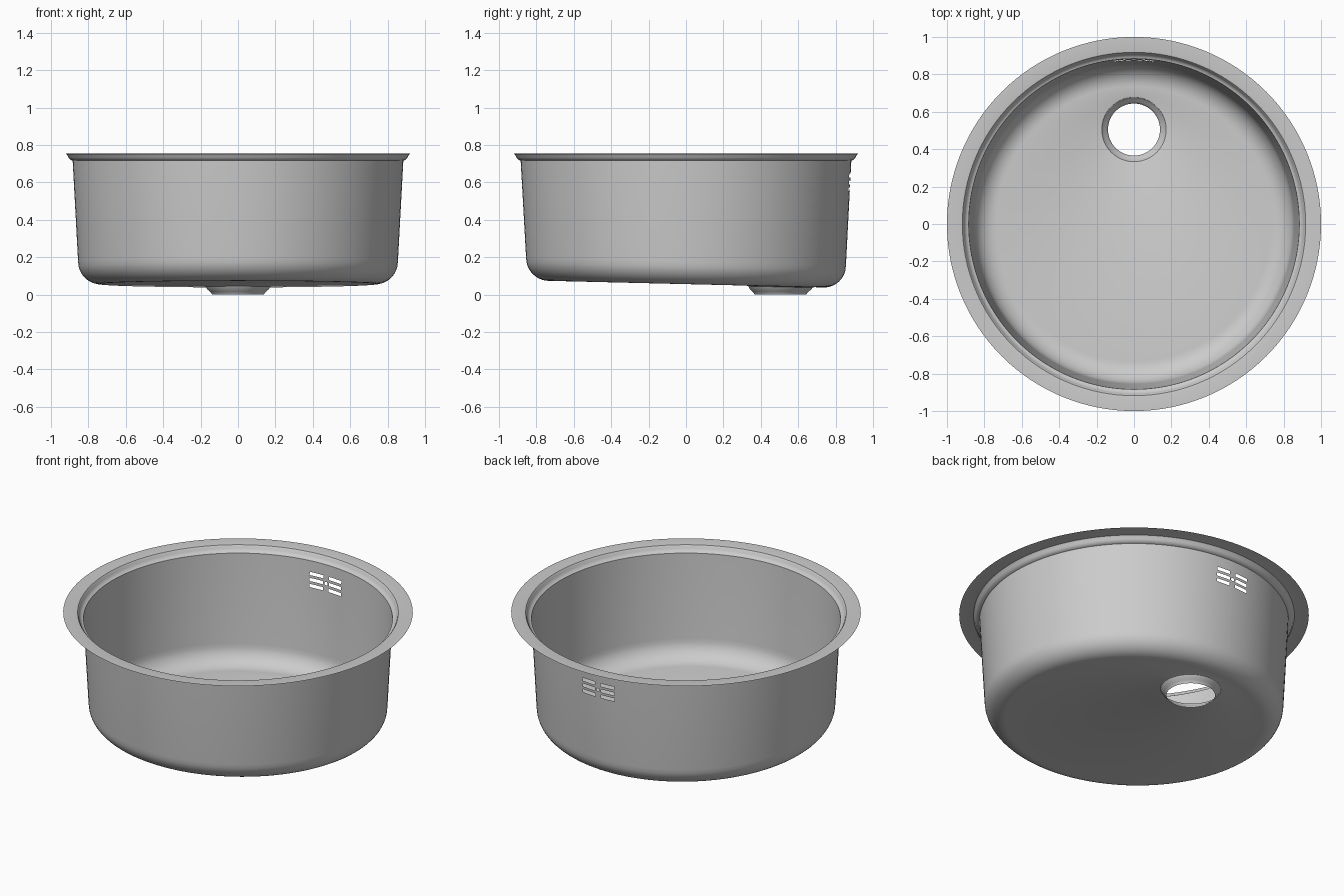
import bpy, bmesh
from math import sin, cos, pi, radians

if "Cube" in bpy.data.objects:
    bpy.data.objects.remove(bpy.data.objects["Cube"])

SEG = 128
DRAIN_Y, TILT, FLOOR_Z = 0.505, -0.024, 0.056


def add_ring(bm, r, z, cy=0.0, tilt=0.0):
    ring = []
    for i in range(SEG):
        a = 2 * pi * i / SEG
        y = cy + r * sin(a)
        ring.append(bm.verts.new((r * cos(a), y, z + tilt * y)))
    return ring


bm = bmesh.new()
rings = []

# flat flange and stepped rim
for r, z in [(1.0, .755), (.93, .755), (.918, .753), (.912, .746), (.908, .735),
             (.901, .725), (.893, .719), (.884, .716)]:
    rings.append(add_ring(bm, r, z))

# tapered wall ends in a rounded corner that follows the sloping floor
wall_index = len(rings) - 1
for k in range(11):
    t = radians(86) * k / 10 + radians(4) * (k > 0)
    r = .735 + .12 * cos(t)
    z = FLOOR_Z + .12 - .12 * sin(t)
    rings.append(add_ring(bm, r, z, 0, TILT))

# floor closes in on the offset drain, which dips down to an open hole
rings.append(add_ring(bm, .180, FLOOR_Z, DRAIN_Y, TILT))
for r, z, tl in [(.172, FLOOR_Z - .003, TILT), (.164, .034, -.012), (.150, .016, 0),
                 (.143, .008, 0), (.139, 0, 0)]:
    rings.append(add_ring(bm, r, z, DRAIN_Y, tl))

wall_faces = []
for j, (a, b) in enumerate(zip(rings, rings[1:])):
    for i in range(SEG):
        n = (i + 1) % SEG
        f = bm.faces.new((a[i], a[n], b[n], b[i]))
        f.smooth = True
        c = f.calc_center_median()
        if j == wall_index and c.y > 0 and abs(c.x) < .14:
            wall_faces.append(f)


# overflow: slice the back wall along slot borders, then remove the slots
def slice_faces(faces, co, no):
    geom = set(faces)
    for f in faces:
        geom.update(f.edges)
        geom.update(f.verts)
    res = bmesh.ops.bisect_plane(bm, geom=list(geom), dist=1e-6, plane_co=co, plane_no=no)
    return [g for g in res['geom'] if isinstance(g, bmesh.types.BMFace)]


OZ, SLOT_H, PITCH, HOLE = .60, .010, .037, .012
rows = [OZ + k * PITCH for k in (-1, 0, 1)]
for z in rows:
    for dz in (-SLOT_H, SLOT_H):
        wall_faces = slice_faces(wall_faces, (0, 0, z + dz), (0, 0, 1))
for x in (-.11, -.02, -HOLE, HOLE, .02, .11):
    wall_faces = slice_faces(wall_faces, (x, 0, 0), (1, 0, 0))

# small screw hole in the middle, corners trimmed to an octagon
centre = [f for f in wall_faces if abs(f.calc_center_median().x) < HOLE
          and abs(f.calc_center_median().z - OZ) < SLOT_H]
rest = [f for f in wall_faces if f not in centre]
for sx in (-1, 1):
    for sz in (-1, 1):
        centre = slice_faces(centre, (sx * .015, 0, OZ), (sx, 0, sz))

dead = []
for f in rest:
    c = f.calc_center_median()
    if .02 < abs(c.x) < .11 and any(abs(c.z - z) < SLOT_H for z in rows):
        dead.append(f)
for f in centre:
    c = f.calc_center_median()
    if abs(c.x) + abs(c.z - OZ) < .015:
        dead.append(f)
bmesh.ops.delete(bm, geom=dead, context='FACES')

mesh = bpy.data.meshes.new("sink_bowl")
bm.to_mesh(mesh)
bm.free()
sink = bpy.data.objects.new("sink_bowl", mesh)
bpy.context.collection.objects.link(sink)
bpy.context.view_layer.objects.active = sink
sink.select_set(True)
bpy.ops.object.shade_smooth_by_angle(angle=radians(32))
